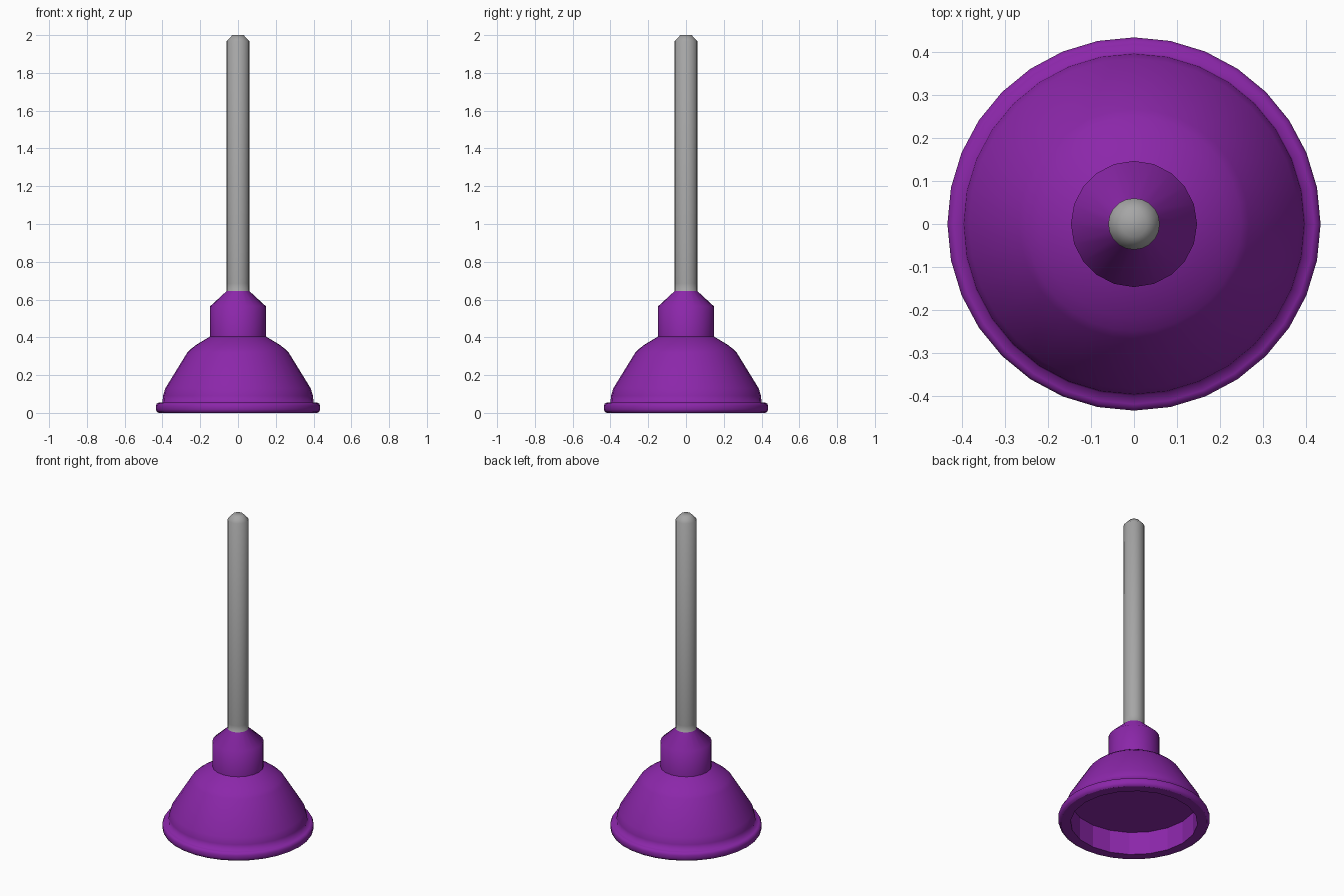
import bpy, bmesh, math

cube = bpy.data.objects.get("Cube")
if cube:
    bpy.data.objects.remove(cube, do_unlink=True)


def material(name, rgb):
    m = bpy.data.materials.new(name)
    m.use_nodes = True
    m.diffuse_color = (*rgb, 1)
    m.node_tree.nodes["Principled BSDF"].inputs["Base Color"].default_value = (*rgb, 1)
    return m


purple = material("purple_rubber", (0.26, 0.02, 0.40))
grey = material("grey_handle", (0.38, 0.38, 0.38))


def lathe(name, profile, sides, mats, smooth=True):
    """Turn a bottom-to-top (radius, height) profile around z, with flat end caps."""
    bm = bmesh.new()
    rings = []
    for r, z in profile:
        angles = [2 * math.pi * i / sides for i in range(sides)]
        rings.append([bm.verts.new((r * math.cos(a), r * math.sin(a), z)) for a in angles])
    for low, high in zip(rings, rings[1:]):
        for i in range(sides):
            j = (i + 1) % sides
            bm.faces.new((low[i], low[j], high[j], high[i])).smooth = smooth
    bm.faces.new(rings[0][::-1])
    bm.faces.new(rings[-1]).smooth = smooth
    mesh = bpy.data.meshes.new(name)
    bm.to_mesh(mesh)
    bm.free()
    for m in mats:
        mesh.materials.append(m)
    obj = bpy.data.objects.new(name, mesh)
    bpy.context.collection.objects.link(obj)
    return obj


# Rubber cup with its rounded rim
cup = lathe("rubber_cup", [
    (0.42, 0), (0.43, 0.006), (0.435, 0.018), (0.435, 0.038), (0.43, 0.049),
    (0.42, 0.054), (0.40, 0.056), (0.397, 0.09), (0.385, 0.13), (0.268, 0.32),
    (0.25, 0.338), (0.22, 0.361), (0.15, 0.403), (0.12, 0.412)], 32, [purple])

# Flat-sided recess under the cup
cutter = lathe("recess_cutter", [(0.365, -0.1), (0.365, 0.145)], 20, [purple], smooth=False)
cutter.hide_render = True
cut = cup.modifiers.new("recess", "BOOLEAN")
cut.operation = "DIFFERENCE"
cut.object = cutter
bpy.context.view_layer.objects.active = cup
bpy.ops.object.modifier_apply(modifier=cut.name)
bpy.data.objects.remove(cutter, do_unlink=True)

# Neck and handle in one turned piece, coloured by height
neck_top = 0.645
handle = lathe("neck_and_handle", [
    (0.147, 0.39), (0.147, 0.565), (0.06, neck_top), (0.06, 0.685),
    (0.06, 1.968), (0.03, 2.0)], 20, [purple, grey])
for face in handle.data.polygons:
    face.material_index = int(face.center.z > neck_top)
